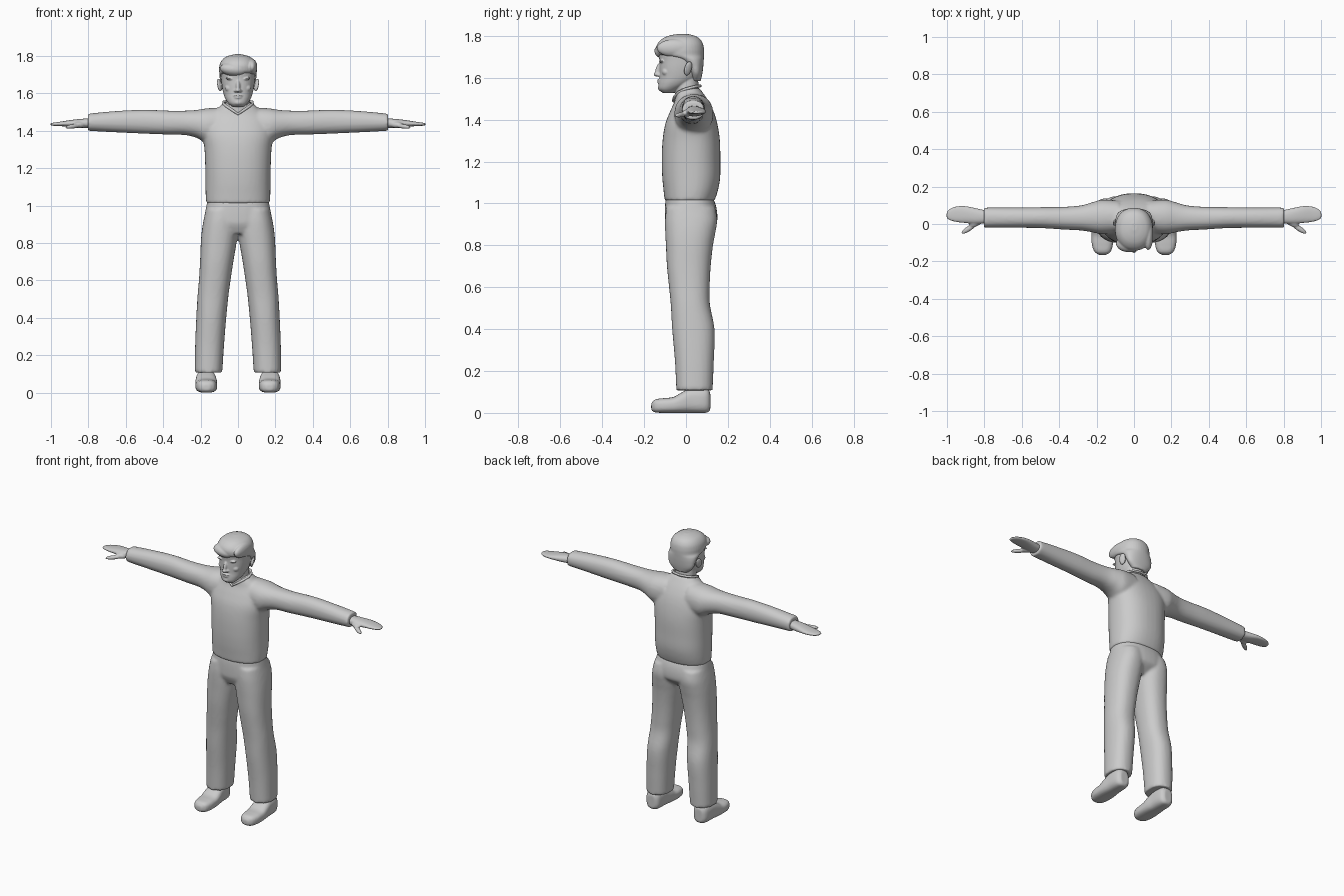
import bpy, bmesh, math
from mathutils import Matrix, Vector, Euler

SEG = 40


def place(axis, t, a, b):
    return {'X': (t, a, b), 'Y': (a, t, b), 'Z': (a, b, t)}[axis]


def refine(rings, n=5):
    """Smooth interpolation between the given cross-sections."""
    def slope(i, k):
        lo, hi = max(i - 1, 0), min(i + 1, len(rings) - 1)
        return (rings[hi][k] - rings[lo][k]) / (rings[hi][0] - rings[lo][0])
    out = []
    for i in range(len(rings) - 1):
        p, q = rings[i], rings[i + 1]
        h = q[0] - p[0]
        for s in range(n):
            u = s / n
            row = [p[0] + h * u]
            for k in range(1, 5):
                row.append((2*u**3 - 3*u*u + 1) * p[k] + (u**3 - 2*u*u + u) * h * slope(i, k)
                           + (3*u*u - 2*u**3) * q[k] + (u**3 - u*u) * h * slope(i + 1, k))
            out.append(row)
    return out + [rings[-1]]


def loft(bm, axis, rings, power=2.2, mirror=False):
    """Rings are (position, a_min, a_max, b_min, b_max) along an axis."""
    for sign in ((1, -1) if mirror else (1,)):
        loops = []
        for t, a0, a1, b0, b1 in refine(rings):
            loop = []
            for k in range(SEG):
                c, s = math.cos(k * math.tau / SEG), math.sin(k * math.tau / SEG)
                c = math.copysign(abs(c) ** (2 / power), c)
                s = math.copysign(abs(s) ** (2 / power), s)
                p = place(axis, t, (a0 + a1) / 2 + c * (a1 - a0) / 2, (b0 + b1) / 2 + s * (b1 - b0) / 2)
                loop.append(bm.verts.new((p[0] * sign, p[1], p[2])))
            loops.append(loop)
        for l, m in zip(loops, loops[1:]):
            for k in range(SEG):
                j = (k + 1) % SEG
                bm.faces.new((l[k], l[j], m[j], m[k]))
        bm.faces.new(loops[0])
        bm.faces.new(loops[-1])


def ball(bm, centre, radii, rot=(0, 0, 0), mirror=False):
    m = Matrix.LocRotScale(Vector(centre), Euler(rot), Vector(radii))
    for sign in ((1, -1) if mirror else (1,)):
        bmesh.ops.create_uvsphere(bm, u_segments=24, v_segments=16, radius=1,
                                  matrix=Matrix.Diagonal((sign, 1, 1, 1)) @ m)


def finish(name, bm, voxel, smooth=3):
    """Fuse overlapping pieces into one smooth skin."""
    bmesh.ops.recalc_face_normals(bm, faces=bm.faces)
    me = bpy.data.meshes.new(name)
    bm.to_mesh(me)
    bm.free()
    ob = bpy.data.objects.new(name, me)
    bpy.context.collection.objects.link(ob)
    r = ob.modifiers.new("fuse", 'REMESH')
    r.mode, r.voxel_size, r.use_smooth_shade = 'VOXEL', voxel, True
    s = ob.modifiers.new("soften", 'SMOOTH')
    s.factor, s.iterations = 0.5, smooth
    return ob


def sym(z, w, y0, y1):
    return (z, -w, w, y0, y1)


# Sweater: torso and sleeves
bm = bmesh.new()
loft(bm, 'Z', [sym(1.012, .170, -.102, .136), sym(1.06, .173, -.107, .152), sym(1.12, .174, -.113, .163),
               sym(1.2, .175, -.116, .164), sym(1.3, .179, -.112, .162), sym(1.38, .188, -.099, .15),
               sym(1.44, .178, -.076, .132), sym(1.49, .145, -.054, .107), sym(1.53, .098, -.047, .08),
               sym(1.55, .078, -.035, .065)], 2.3)
loft(bm, 'X', [(.08, -.05, .125, 1.33, 1.525), (.17, -.055, .13, 1.335, 1.52), (.22, -.045, .117, 1.362, 1.512),
               (.28, -.035, .1, 1.377, 1.508), (.37, -.03, .092, 1.38, 1.508), (.5, -.022, .09, 1.385, 1.513),
               (.65, -.02, .088, 1.392, 1.506), (.803, -.019, .088, 1.4, 1.492)], 2.2, True)
finish("sweater", bm, .009, 5)

# Trousers: hips and legs
bm = bmesh.new()
loft(bm, 'Z', [sym(.85, .14, -.075, .09), sym(.9, .184, -.098, .143), sym(.94, .18, -.101, .15),
               sym(.99, .171, -.1, .143), sym(1.03, .163, -.096, .128)], 2.4)
loft(bm, 'Z', [(.108, .084, .231, -.046, .127), (.25, .075, .229, -.053, .133), (.4, .063, .223, -.066, .136),
               (.52, .051, .216, -.073, .114), (.6, .04, .209, -.081, .113), (.7, .025, .203, -.091, .118),
               (.8, .008, .199, -.096, .129), (.86, .001, .194, -.099, .14), (.92, 0, .185, -.1, .149),
               (.98, 0, .172, -.095, .14)], 2.3, True)
finish("trousers", bm, .009, 4)

# Head, neck, ears and face
bm = bmesh.new()
loft(bm, 'Z', [sym(1.528, .03, -.112, -.06), sym(1.545, .05, -.129, -.03), sym(1.57, .067, -.131, .02),
               sym(1.6, .078, -.127, .055), sym(1.64, .086, -.127, .07), sym(1.68, .09, -.127, .077),
               sym(1.72, .091, -.13, .079), sym(1.76, .08, -.115, .07), sym(1.79, .05, -.08, .045)], 2.2)
loft(bm, 'Z', [sym(1.46, .07, -.05, .07), sym(1.53, .066, -.052, .063), sym(1.61, .062, -.05, .056)])
ball(bm, (0, -.131, 1.64), (.011, .014, .035), (-.3, 0, 0))
ball(bm, (0, -.138, 1.617), (.015, .017, .011))
ball(bm, (.013, -.13, 1.614), (.009, .012, .008), mirror=True)
ball(bm, (.038, -.113, 1.678), (.03, .014, .007), (0, -.1, -.3), True)
ball(bm, (.036, -.106, 1.659), (.017, .012, .007), mirror=True)
ball(bm, (.045, -.095, 1.628), (.025, .02, .02), mirror=True)
ball(bm, (0, -.127, 1.589), (.026, .011, .005))
ball(bm, (0, -.126, 1.578), (.022, .011, .006))
ball(bm, (0, -.118, 1.552), (.025, .016, .016))
ball(bm, (.099, .01, 1.645), (.009, .02, .036), (-.15, .25, .5), True)
finish("head", bm, .004, 2)

# Hair cap with swept fringe and side tuft
bm = bmesh.new()
loft(bm, 'Z', [sym(1.585, .05, .025, .07), sym(1.62, .083, .018, .078), sym(1.66, .094, -.005, .083),
               sym(1.69, .099, -.05, .085), sym(1.708, .1, -.125, .086), sym(1.735, .101, -.142, .086),
               sym(1.765, .094, -.135, .08), sym(1.79, .074, -.108, .062), sym(1.803, .046, -.075, .035),
               sym(1.81, .016, -.035, .005)])
ball(bm, (-.025, -.105, 1.728), (.072, .046, .036), (0, .12, 0))
ball(bm, (.076, -.055, 1.742), (.027, .085, .042))
finish("hair", bm, .005, 2)

# Hands with thumbs
bm = bmesh.new()
loft(bm, 'X', [(.78, .005, .07, 1.417, 1.467), (.84, .0, .083, 1.416, 1.464), (.9, .005, .095, 1.422, 1.457),
               (.95, .011, .094, 1.425, 1.449), (.985, .02, .081, 1.427, 1.444), (1.003, .032, .062, 1.43, 1.44)],
     2.3, True)
ball(bm, (.882, -.024, 1.424), (.05, .014, .012), (0, .12, -.58), True)
ball(bm, (.848, .006, 1.432), (.035, .02, .017), (0, 0, -.4), True)
finish("hands", bm, .005, 2)

# Shoes
bm = bmesh.new()
loft(bm, 'Y', [(-.166, .15, .186, .013, .045), (-.15, .126, .21, .003, .063), (-.11, .113, .225, 0, .07),
               (-.06, .111, .228, 0, .076), (-.02, .112, .228, 0, .098), (.02, .117, .225, 0, .118),
               (.08, .121, .221, 0, .12), (.105, .129, .212, .003, .115), (.116, .145, .197, .015, .095)], 2.8, True)
finish("shoes", bm, .006, 2)

# V-shaped collar band
curve = bpy.data.curves.new("collar", 'CURVE')
curve.dimensions = '3D'
curve.bevel_depth = .007
half = [(0, -.06, 1.49), (.03, -.055, 1.51), (.06, -.036, 1.53), (.079, -.005, 1.545),
        (.076, .03, 1.555), (.05, .057, 1.56), (0, .068, 1.562)]
pts = half + [(-x, y, z) for x, y, z in half[-2:0:-1]]
sp = curve.splines.new('POLY')
sp.points.add(len(pts) - 1)
for p, co in zip(sp.points, pts):
    p.co = (*co, 1)
sp.use_cyclic_u = True
bpy.context.collection.objects.link(bpy.data.objects.new("collar", curve))
